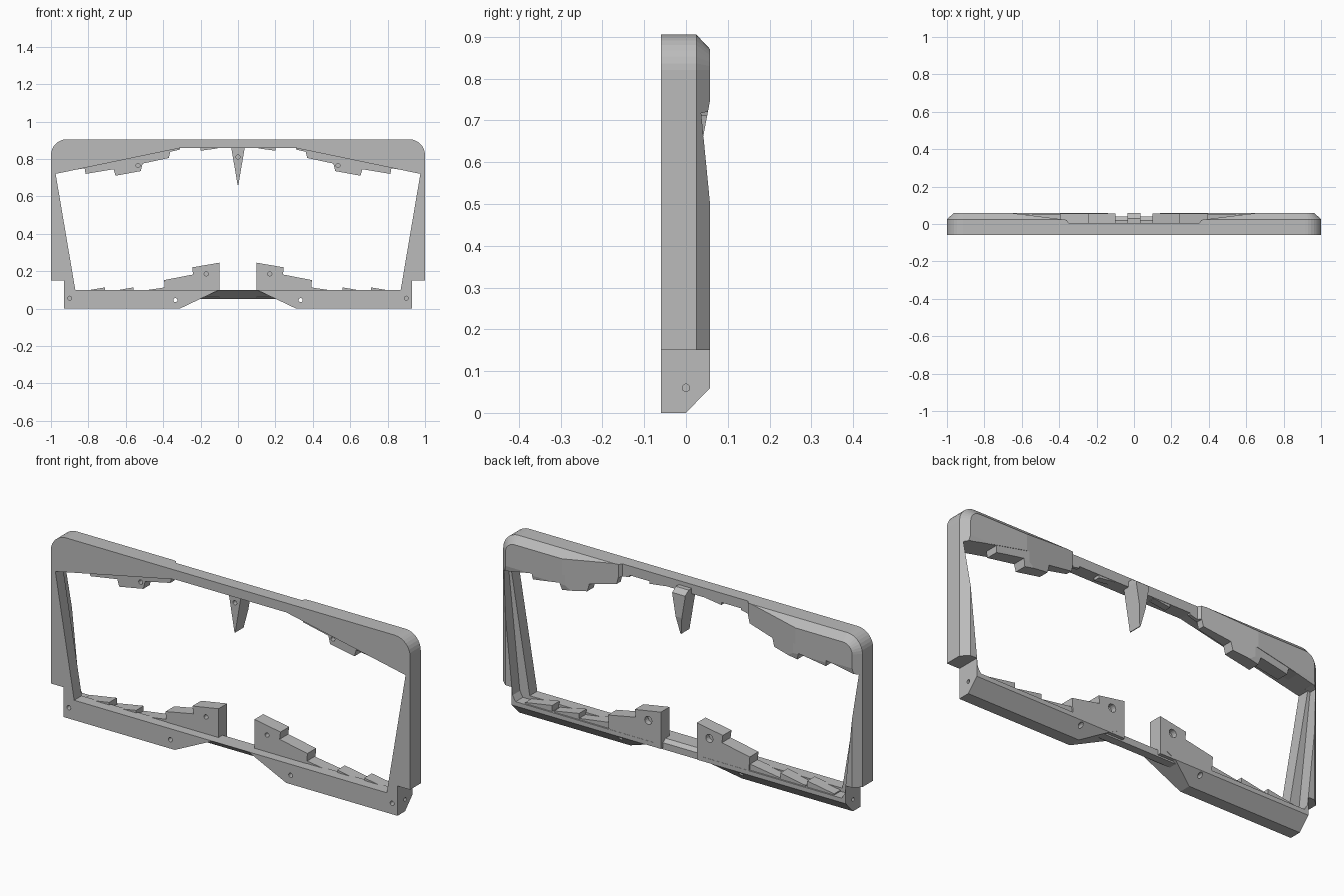
import bpy, bmesh, math
from mathutils import Vector

cube = bpy.data.objects.get("Cube")
if cube:
    bpy.data.objects.remove(cube, do_unlink=True)

grey = bpy.data.materials.new("plain grey")
grey.use_nodes = True
colour = (0.5, 0.5, 0.5, 1)
grey.diffuse_color = colour
grey.node_tree.nodes["Principled BSDF"].inputs["Base Color"].default_value = colour


def loft(name, rings):
    """Closed solid through matching rings of points."""
    bm = bmesh.new()
    loops = [[bm.verts.new(p) for p in ring] for ring in rings]
    n = len(loops[0])
    bm.faces.new(loops[0])
    bm.faces.new(loops[-1])
    for a, b in zip(loops, loops[1:]):
        for i in range(n):
            j = (i + 1) % n
            bm.faces.new((a[i], a[j], b[j], b[i]))
    bmesh.ops.recalc_face_normals(bm, faces=bm.faces)
    mesh = bpy.data.meshes.new(name)
    bm.to_mesh(mesh)
    bm.free()
    mesh.materials.append(grey)
    obj = bpy.data.objects.new(name, mesh)
    bpy.context.collection.objects.link(obj)
    return obj


def prism(name, pts, lo, hi, axis="y"):
    """Extrude a 2D profile along an axis."""
    place = {"x": lambda a, b, d: (d, a, b),
             "y": lambda a, b, d: (a, d, b),
             "z": lambda a, b, d: (a, b, d)}[axis]
    return loft(name, [[place(a, b, d) for a, b in pts] for d in (lo, hi)])


def cut(obj, *cutters):
    """Subtract the cutters from obj and keep the plain mesh."""
    for c in cutters:
        c.hide_render = True
        m = obj.modifiers.new("cut", "BOOLEAN")
        m.operation, m.solver, m.object = "DIFFERENCE", "EXACT", c
    dg = bpy.context.evaluated_depsgraph_get()
    mesh = bpy.data.meshes.new_from_object(obj.evaluated_get(dg))
    obj.modifiers.clear()
    obj.data = mesh


def both(half):
    """Mirror a half outline into a whole one."""
    return half + [(-x, z) for x, z in reversed(half)]


def flip(pts, s):
    return [(s * x, z) for x, z in pts]


def hole(x, z, lo, hi, axis="y", r=0.011):
    ring = [(x + r * math.cos(i * math.pi / 8), z + r * math.sin(i * math.pi / 8))
            for i in range(16)]
    return prism("hole_cutter", ring, lo, hi, axis)


# Outer shell: rounded top corners, chamfered back
def shell_ring(y, inset, bottom):
    half = [(0.93, bottom), (0.93, 0.15), (1 - inset, 0.15)]
    r = 0.085 - inset
    for i in range(9):
        a = i * math.pi / 16
        half.append((0.915 + r * math.cos(a), 0.82 + r * math.sin(a)))
    return [(x, y, z) for x, z in both(half)]


frame = loft("window_frame", [shell_ring(-0.06, 0, 0), shell_ring(0, 0, 0),
                              shell_ring(0.025, 0, 0.026), shell_ring(0.058, 0.035, 0.06)])

# Opening with a rebate behind, underside notch and rear reliefs
opening = prism("opening_cutter", both([(0.87, 0.1), (0.975, 0.72), (0.31, 0.858)]), -0.1, 0.1)
rebate = prism("rebate_cutter", both([(0.908, 0.082), (0.925, 0.11), (0.988, 0.717),
                                      (0.96, 0.724)]), 0.0, 0.1)
notch = prism("notch_cutter", both([(0.331, -0.01), (0.0895, 0.105)]), -0.1, 0.1)
rear_centre = prism("rear_centre_cutter", both([(0.65, 0.08), (0.65, 0.058), (0.36, 0.022),
                                                (0.35, 0.006)]), 0.69, 1, "z")
rear_waist = prism("rear_waist_cutter", [(0.041, 0.66), (0.058, 0.75), (0.08, 0.75),
                                         (0.08, 0.66)], -1.1, 1.1, "x")
holes = []
for s in (1, -1):
    holes += [hole(s * 0.9, 0.055, -0.1, -0.03), hole(s * 0.335, 0.045, -0.1, 0.1),
              hole(0, 0.06, s * 0.9, s * 1.1, "x", 0.009)]
cut(frame, opening, rebate, notch, rear_centre, rear_waist, *holes)

# Thin bar joining the two halves of the sill
prism("sill_bridge", [(-0.06, 0.1), (0.0, 0.052), (0.04, 0.052), (0.04, 0.085), (0.02, 0.1)],
      -0.21, 0.21, "x")

# Centre spike hanging from the top beam
spike = loft("centre_spike", [[(x, y, z) for x, z in both([(0.036, top), (0.036, 0.86),
                                                           (0.002, 0.66)])]
                              for y, top in ((-0.025, 0.885), (0.03, 0.885), (0.058, 0.865))])
spike_hole = hole(0, 0.81, -0.1, 0.0)
cut(spike, rear_waist, spike_hole)

helpers = [opening, rebate, notch, rear_centre, rear_waist, spike_hole] + holes

for s, side in ((1, "left"), (-1, "right")):
    # Stepped tabs under the top beam
    upper = prism(side + "_upper_tabs",
                  flip([(0.97, 0.725), (0.82, 0.75), (0.815, 0.72), (0.665, 0.745),
                        (0.655, 0.71), (0.52, 0.735), (0.51, 0.775), (0.37, 0.805),
                        (0.362, 0.838), (0.31, 0.85), (0.31, 0.87), (0.6, 0.83),
                        (0.95, 0.76)], s), -0.01, 0.056)
    h = hole(s * 0.535, 0.765, -0.1, 0.03)
    cut(upper, rear_waist, rear_centre, h)

    # Stepped bracket standing on the sill
    lower = prism(side + "_sill_bracket",
                  flip([(0.1, 0.06), (0.1, 0.245), (0.245, 0.22), (0.24, 0.182),
                        (0.395, 0.152), (0.388, 0.06)], s), -0.012, 0.057)
    h2 = hole(s * 0.17, 0.185, -0.1, 0.02)
    h3 = hole(s * 0.17, 0.185, 0.03, 0.1, r=0.02)
    cut(lower, h2, h3)
    helpers += [h, h2, h3]

    # Low ramps along the sill and a lip on the beam
    for k, (a, b) in enumerate(((0.39, 0.56), (0.56, 0.7), (0.71, 0.86))):
        prism(f"{side}_sill_ramp_{k + 1}",
              flip([(a, 0.07), (a, 0.113), (b, 0.088), (b, 0.07)], s), -0.01, 0.05)
    prism(side + "_beam_lip",
          flip([(0.11, 0.875), (0.11, 0.856), (0.2, 0.844), (0.2, 0.875)], s), -0.03, 0.004)

for c in helpers:
    bpy.data.objects.remove(c, do_unlink=True)
